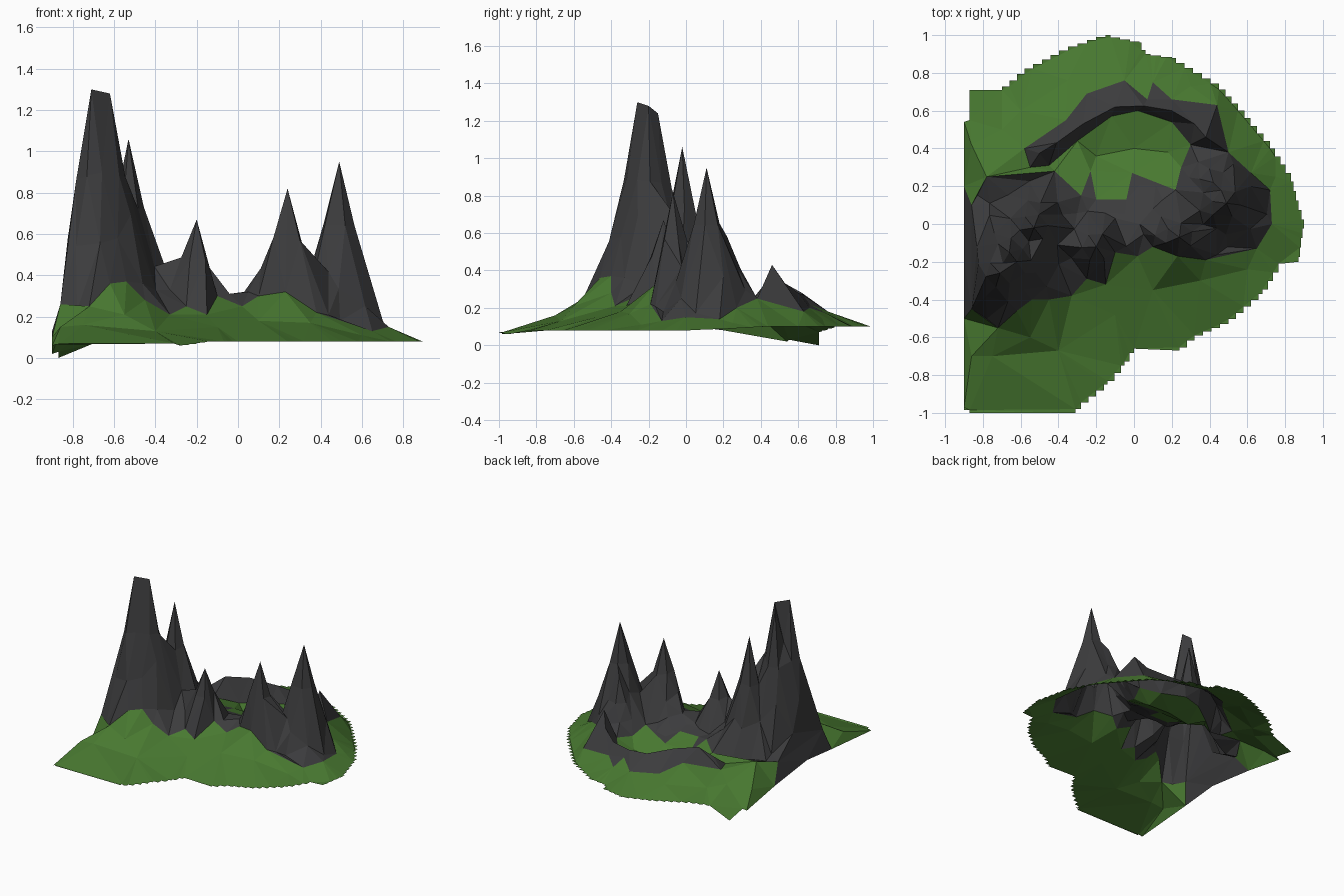
import bpy, math, random
from mathutils import Vector
from mathutils.geometry import delaunay_2d_cdt

if "Cube" in bpy.data.objects:
    bpy.data.objects.remove(bpy.data.objects["Cube"])

random.seed(4)

# island outline (x, y, z), walked counter-clockwise
OUTLINE = [(-.9, -.97, .06), (-.87, -1, .07), (-.31, -1, .07), (-.28, -.96, .06),
           (-.14, -.85, .08), (-.05, -.75, .08), (0, -.66, .08), (.24, -.67, .08),
           (.32, -.6, .08), (.5, -.52, .08), (.68, -.37, .08), (.78, -.21, .08),
           (.87, -.2, .08), (.9, 0, .08), (.83, .25, .09), (.72, .42, .1),
           (.55, .62, .1), (.45, .73, .1), (.2, .88, .1), (.06, .9, .1),
           (.03, .96, .1), (-.15, 1, .1), (-.35, .93, .1), (-.58, .81, .1),
           (-.7, .71, .07), (-.87, .71, 0), (-.87, .55, .03), (-.9, .54, .02),
           (-.9, .2, .08), (-.9, -.2, .13), (-.9, -.5, .1)]
# foot of the main rock massif
MASSIF = [(-.86, -.45, .26), (-.72, -.55, .25), (-.62, -.46, .36), (-.54, -.4, .37),
          (-.45, -.4, .28), (-.33, -.38, .21), (-.25, -.29, .25), (-.15, -.32, .21),
          (-.1, -.15, .3), (.02, -.17, .25), (.1, -.12, .3), (.23, -.17, .32),
          (.38, -.19, .22), (.65, -.13, .13), (.73, 0, .15), (.72, .18, .14),
          (.62, .27, .2), (.5, .38, .25), (.3, .42, .22), (.25, .3, .2), (.22, .18, .25),
          (-.01, .27, .2), (-.04, .13, .25), (-.2, .13, .25), (-.23, .28, .2),
          (-.28, .15, .26), (-.42, .28, .24), (-.78, .25, .26), (-.86, .1, .22)]
# foot of the curved ridge behind the basin
RIDGE = [(.5, .38, .25), (.44, .63, .18), (.2, .66, .2), (.1, .75, .17), (.07, .66, .22),
         (-.05, .76, .18), (-.25, .69, .19), (-.36, .55, .25), (-.58, .4, .2),
         (-.55, .3, .2), (-.45, .31, .18), (-.3, .44, .16), (-.12, .57, .16),
         (.02, .6, .17), (.2, .54, .16), (.3, .42, .2)]
# crest line of the ridge
CREST = [(-.5, .375, .27), (-.41, .43, .34), (-.27, .53, .33), (-.1, .62, .28),
         (.05, .625, .27), (.2, .6, .28), (.32, .53, .33), (.38, .46, .43)]
# breaks of slope in the grass
GRASS = [(-.75, -.7, .16), (-.55, -.6, .21), (-.4, -.67, .13), (-.1, -.48, .15),
         (.1, -.35, .18), (.35, -.3, .17), (.6, -.24, .11), (.75, .25, .12),
         (-.35, .76, .16), (-.7, .5, .16), (0, .4, .13), (.18, .38, .14), (-.2, .36, .13),
         (-.86, .42, .13), (-.86, -.7, .15), (-.6, .6, .14), (.3, .73, .14)]
# peaks: x, y, z, foot radius
PEAKS = [(-.71, -.26, 1.3, .24), (-.62, -.2, 1.28, .24), (-.66, -.15, 1.24, .24),
         (-.53, -.02, 1.06, .22), (-.2, -.12, .67, .19), (.24, -.07, .82, .21),
         (.49, .11, .95, .24), (.42, .22, .58, .2), (.42, .05, .64, .15)]
SADDLES = [(.03, .0, .32), (.1, .08, .3), (-.38, .05, .34), (-.33, -.18, .33), (-.1, .03, .29)]


def stepped(points, step=.026):
    """Turn the outline into small square stair steps."""
    out = []
    for a, b in zip(points, points[1:] + points[:1]):
        a, b = Vector(a), Vector(b)
        n = max(1, round((b - a).xy.length / step))
        if abs(a.x - b.x) < .01 or abs(a.y - b.y) < .015:
            out.append(a)
            continue
        for i in range(n):
            p, q = a.lerp(b, i / n), a.lerp(b, (i + 1) / n)
            out += [p, Vector((q.x, p.y, p.z)) if i % 2 else Vector((p.x, q.y, p.z))]
    return out


def inside(x, y, poly):
    hit = False
    for a, b in zip(poly, poly[1:] + poly[:1]):
        if (a[1] > y) != (b[1] > y) and x < a[0] + (y - a[1]) * (b[0] - a[0]) / (b[1] - a[1]):
            hit = not hit
    return hit


CONTROLS = MASSIF + RIDGE + GRASS + SADDLES + OUTLINE


def height(x, y):
    """Blended ground level with steep concave peaks on top."""
    total = weight = 0
    for cx, cy, cz in CONTROLS:
        w = 1 / (math.hypot(x - cx, y - cy) + .01) ** 3
        total, weight = total + w * cz, weight + w
    base = total / weight
    lift = 0
    for px, py, pz, r in PEAKS:
        t = math.hypot(x - px, y - py) / r
        if t < 1:
            lift = max(lift, (pz - base) * (1 - t) ** 1.35)
    return base + lift


# gather all points and the edges that must be kept
points, edges = [], []
for line, closed in ((stepped(OUTLINE), 1), (MASSIF, 1), (RIDGE, 1), (CREST, 0)):
    s, n = len(points), len(line)
    points += [Vector(p) for p in line]
    edges += [(s + i, s + (i + 1) % n) for i in range(n if closed else n - 1)]
points += [Vector(p[:3]) for p in GRASS + SADDLES + PEAKS]


def add_rock_point(x, y, gap):
    if inside(x, y, MASSIF) and all(math.hypot(p.x - x, p.y - y) > gap for p in points):
        points.append(Vector((x, y, height(x, y))))


# facets around every peak, then scattered over the rest of the massif
for px, py, pz, r in PEAKS:
    turn = random.uniform(0, 1)
    for i in range(6):
        a = turn + i * math.tau / 6
        add_rock_point(px + .075 * math.cos(a), py + .075 * math.sin(a), .05)
for i in range(18):
    for j in range(10):
        add_rock_point(-.85 + i * .09 + random.uniform(-.03, .03),
                       -.5 + j * .09 + random.uniform(-.03, .03), .055)

verts, _, faces, origins, _, _ = delaunay_2d_cdt([p.xy for p in points], edges, [], 1, 1e-4)
coords = [(v.x, v.y, points[o[0]].z if o else height(v.x, v.y)) for v, o in zip(verts, origins)]


def is_rock(face):
    x = max(sum(coords[i][0] for i in face) / 3, -.84)
    y = sum(coords[i][1] for i in face) / 3
    return inside(x, y, MASSIF) or inside(x, y, RIDGE)


def build(name, chosen, colour):
    used = sorted({i for f in chosen for i in f})
    index = {v: k for k, v in enumerate(used)}
    mesh = bpy.data.meshes.new(name)
    mesh.from_pydata([coords[i] for i in used], [], [[index[i] for i in f] for f in chosen])
    mat = bpy.data.materials.new(name)
    mat.diffuse_color = colour
    mat.use_nodes = True
    mat.node_tree.nodes["Principled BSDF"].inputs["Base Color"].default_value = mat.diffuse_color
    mesh.materials.append(mat)
    bpy.context.collection.objects.link(bpy.data.objects.new(name, mesh))


# grassy slopes and rocky peaks
build("grass_slopes", [f for f in faces if not is_rock(f)], (.065, .19, .03, 1))
build("rock_peaks", [f for f in faces if is_rock(f)], (.045, .045, .047, 1))
